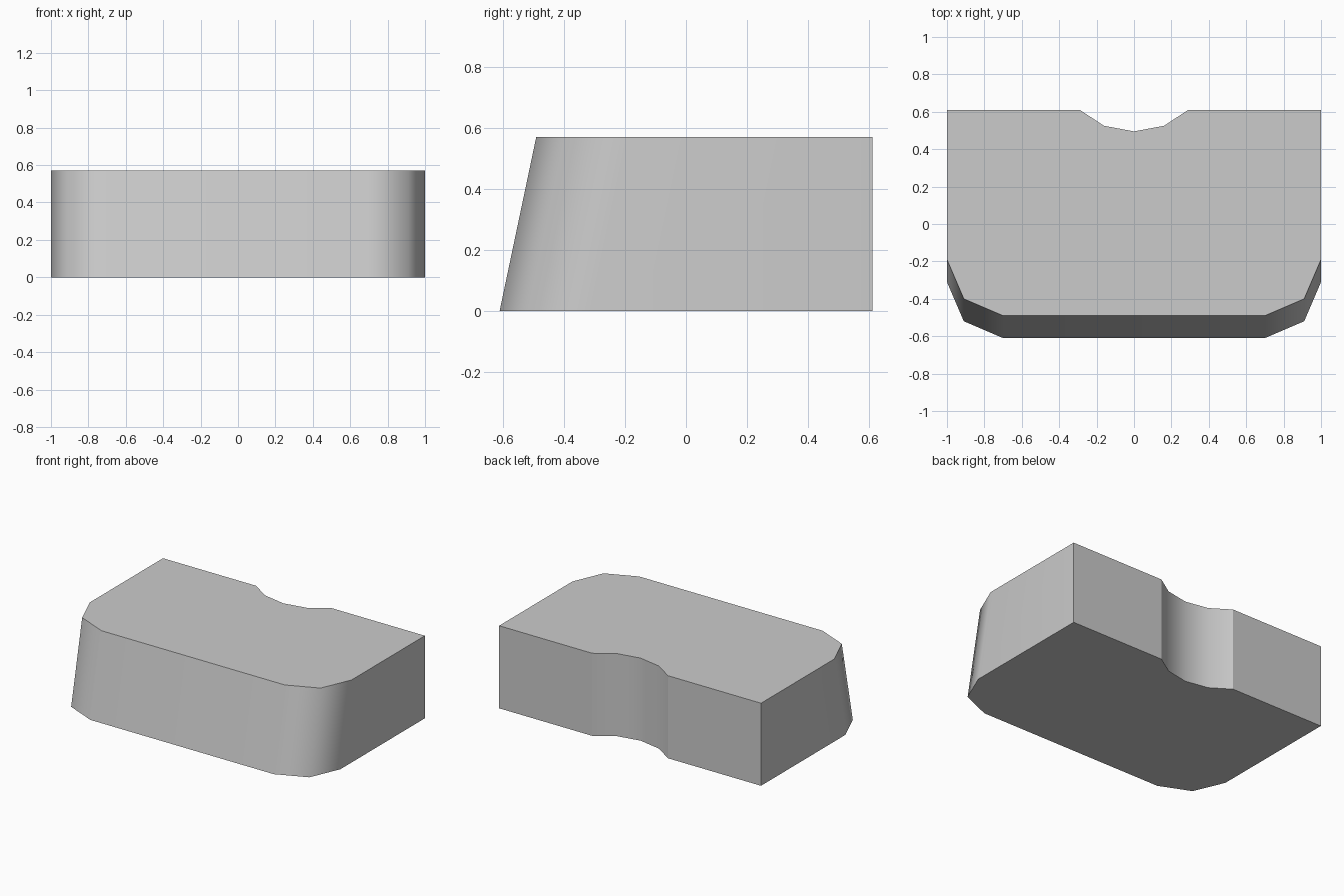
import bpy, bmesh

cube = bpy.data.objects.get("Cube")
if cube:
    bpy.data.objects.remove(cube, do_unlink=True)

HEIGHT = 0.57
LEAN = 0.12      # how far the front wall leans back at the top
BACK = 0.61

# Grey material
grey = bpy.data.materials.new("plain grey")
grey.use_nodes = True
colour = (0.6, 0.6, 0.6, 1)
grey.diffuse_color = colour
grey.node_tree.nodes["Principled BSDF"].inputs["Base Color"].default_value = colour

# Half outline from front to back, mirrored across x
half = [(0.7, -0.61), (0.91, -0.52), (1, -0.31), (1, BACK),
        (0.29, BACK), (0.16, 0.525)]
outline = half + [(0, 0.495)] + [(-x, y) for x, y in reversed(half)]

# Block with a rounded, leaning front and a notched back
bm = bmesh.new()
low = [bm.verts.new((x, y, 0)) for x, y in outline]
high = [bm.verts.new((x, y + (LEAN if y < 0 else 0), HEIGHT)) for x, y in outline]
bm.faces.new(low[::-1])
bm.faces.new(high)
for i in range(len(outline)):
    j = (i + 1) % len(outline)
    bm.faces.new((low[i], low[j], high[j], high[i]))
bmesh.ops.recalc_face_normals(bm, faces=bm.faces[:])

# Smooth walls, sharp rims, back corners and notch borders
for face in bm.faces:
    face.smooth = True
for edge in bm.edges:
    a, b = (v.co for v in edge.verts)
    rim = abs(a.z - b.z) < 0.01
    edge.smooth = not (rim or a.y > BACK - 0.01)

mesh = bpy.data.meshes.new("notched_block")
bm.to_mesh(mesh)
bm.free()
mesh.materials.append(grey)
block = bpy.data.objects.new("notched_block", mesh)
bpy.context.collection.objects.link(block)

# Keep the large walls flat in shading
weighted = block.modifiers.new("flat walls", "WEIGHTED_NORMAL")
weighted.keep_sharp = True
